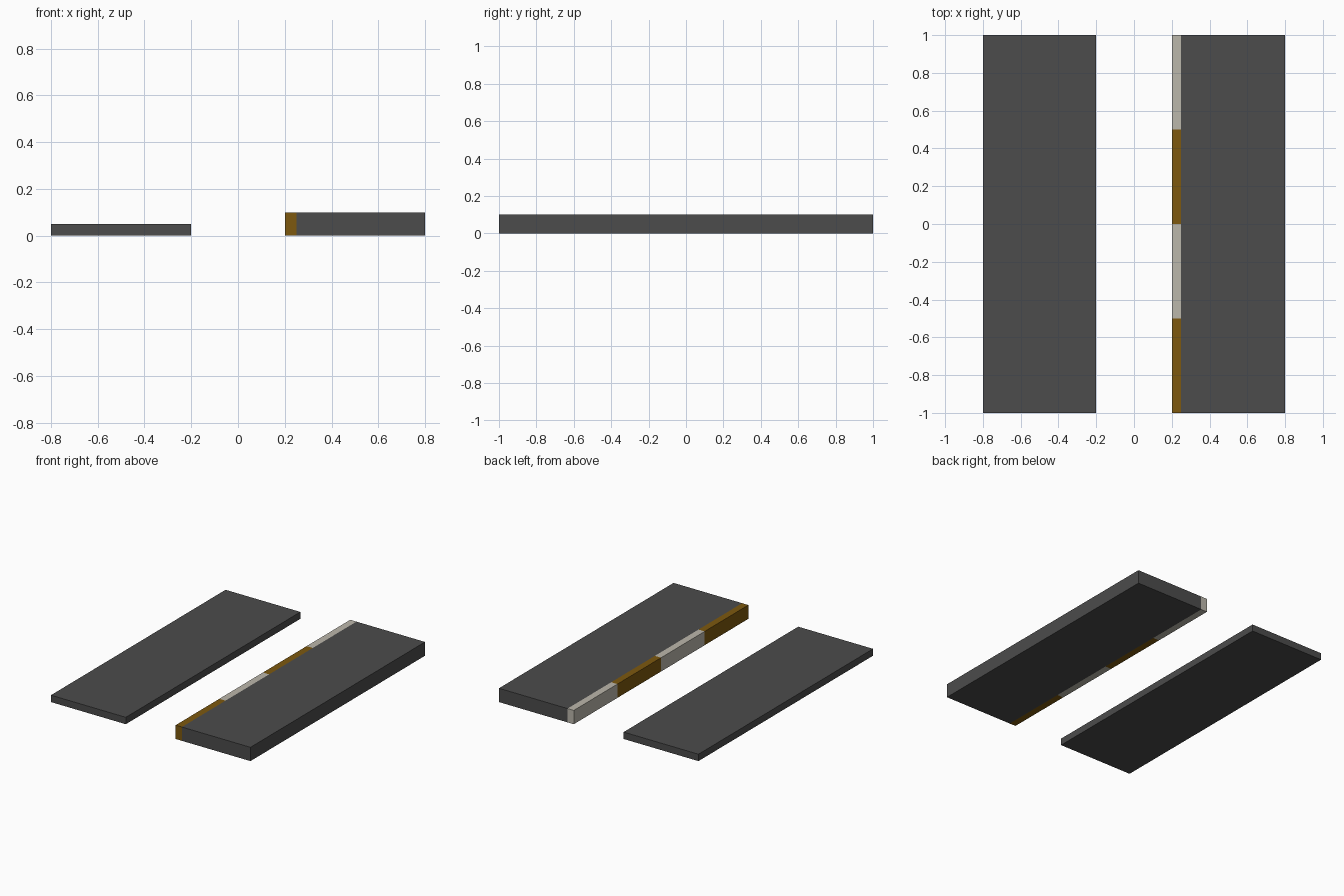
import bpy

if "Cube" in bpy.data.objects:
    bpy.data.objects.remove(bpy.data.objects["Cube"])


def material(name, rgb):
    m = bpy.data.materials.new(name)
    m.diffuse_color = (*rgb, 1)
    m.use_nodes = True
    m.node_tree.nodes["Principled BSDF"].inputs["Base Color"].default_value = m.diffuse_color
    return m


def box(name, x, y, z, mat):
    """Box given by its (min, max) range on each axis."""
    bpy.ops.mesh.primitive_cube_add(size=1, location=[sum(r) / 2 for r in (x, y, z)])
    ob = bpy.context.object
    ob.name = name
    ob.scale = [r[1] - r[0] for r in (x, y, z)]
    bpy.ops.object.transform_apply(location=False, rotation=False, scale=True)
    ob.data.materials.append(mat)


asphalt = material("dark asphalt", (0.072, 0.072, 0.072))
white = material("kerb off white", (0.50, 0.475, 0.41))
amber = material("kerb amber", (0.205, 0.098, 0.0045))

# Low road slab and raised pavement slab
box("road_slab", (-0.8, -0.2), (-1, 1), (0, 0.05), asphalt)
box("pavement_slab", (0.25, 0.8), (-1, 1), (0, 0.1), asphalt)

# Painted kerb stones, alternating along the pavement's inner edge
for i in range(4):
    y = -1 + 0.5 * i
    box(f"kerb_stone_{i + 1}", (0.2, 0.25), (y, y + 0.5), (0, 0.1), white if i % 2 else amber)
